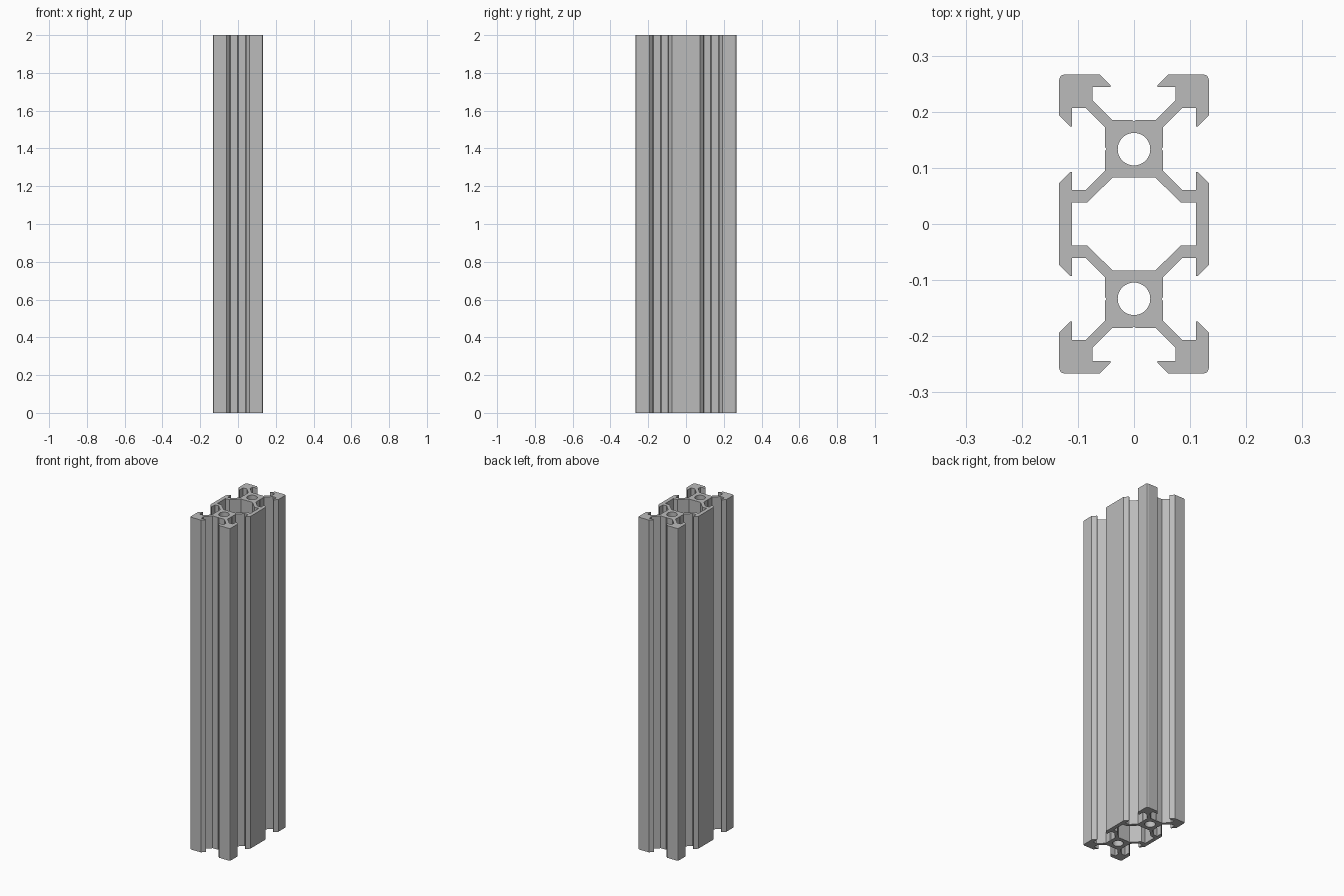
import bpy, bmesh, math
from mathutils import Vector

cube = bpy.data.objects.get("Cube")
if cube:
    bpy.data.objects.remove(cube, do_unlink=True)

LENGTH = 2.0
PITCH = 0.1333      # slot centre and half width
CORE = 0.0515       # half width of each square core
NOTCH = 0.003       # centring groove depth

# One quarter of the outer outline, back centre to side centre
outer = [
    (0, PITCH + CORE + 0.0005 - NOTCH), (NOTCH, PITCH + CORE + 0.0005),
    (0.0385, PITCH + CORE + 0.0005),
    (0.074, 0.221), (0.074, 0.2445), (0.0415, 0.2445), (0.0415, 0.247),
    (0.061, 0.2667),
    (0.124, 0.2667), (0.1306, 0.264), (0.1333, 0.2574),
    (0.1333, 0.1935), (0.114, 0.174), (0.1105, 0.174),
    (0.1105, 0.207), (0.0865, 0.207), (CORE, 0.172),
    (CORE, PITCH + NOTCH), (CORE - NOTCH, PITCH), (CORE, PITCH - NOTCH),
    (CORE, 0.0955), (0.0865, 0.0605), (0.1105, 0.0605), (0.1105, 0.0925),
    (0.114, 0.0925), (0.1333, 0.073),
]
# One quarter of the central cavity
cavity = [(0.0385, 0.0825), (0.083, 0.0385), (0.1105, 0.0385)]


def mirrored(quarter):
    """Closed loop from a quarter mirrored over both axes."""
    half = quarter + [(x, -y) for x, y in reversed(quarter)]
    loop = half + [(-x, y) for x, y in reversed(half)]
    return [p for i, p in enumerate(loop)
            if math.dist(p, loop[i - 1]) > 1e-6]


def circle(cy, radius, sides):
    steps = [2 * math.pi * i / sides for i in range(sides)]
    return [(radius * math.cos(a), cy + radius * math.sin(a)) for a in steps]


# Cross-section with the cavity and two round bores
loops = [mirrored(outer), mirrored(cavity),
         circle(PITCH, 0.029, 48), circle(-PITCH, 0.029, 48)]
bm = bmesh.new()
edges = []
for loop in loops:
    verts = [bm.verts.new((x, y, 0)) for x, y in loop]
    edges += [bm.edges.new((verts[i - 1], verts[i])) for i in range(len(verts))]
bmesh.ops.triangle_fill(bm, edges=edges, use_beauty=True, normal=Vector((0, 0, 1)))

# Extrude to full length
grown = bmesh.ops.extrude_face_region(bm, geom=bm.faces[:], use_keep_orig=True)
top = [g for g in grown["geom"] if isinstance(g, bmesh.types.BMVert)]
bmesh.ops.translate(bm, verts=top, vec=(0, 0, LENGTH))
bmesh.ops.recalc_face_normals(bm, faces=bm.faces[:])

mesh = bpy.data.meshes.new("slotted_rail")
bm.to_mesh(mesh)
bm.free()
rail = bpy.data.objects.new("slotted_rail", mesh)
bpy.context.collection.objects.link(rail)

# Plain aluminium grey
mat = bpy.data.materials.new("aluminium_grey")
mat.use_nodes = True
grey = (0.5, 0.5, 0.5, 1)
mat.diffuse_color = grey
mat.node_tree.nodes["Principled BSDF"].inputs["Base Color"].default_value = grey
mesh.materials.append(mat)

# Smooth bores, sharp extrusion edges
bpy.context.view_layer.objects.active = rail
rail.select_set(True)
bpy.ops.object.shade_smooth_by_angle(angle=math.radians(20))
